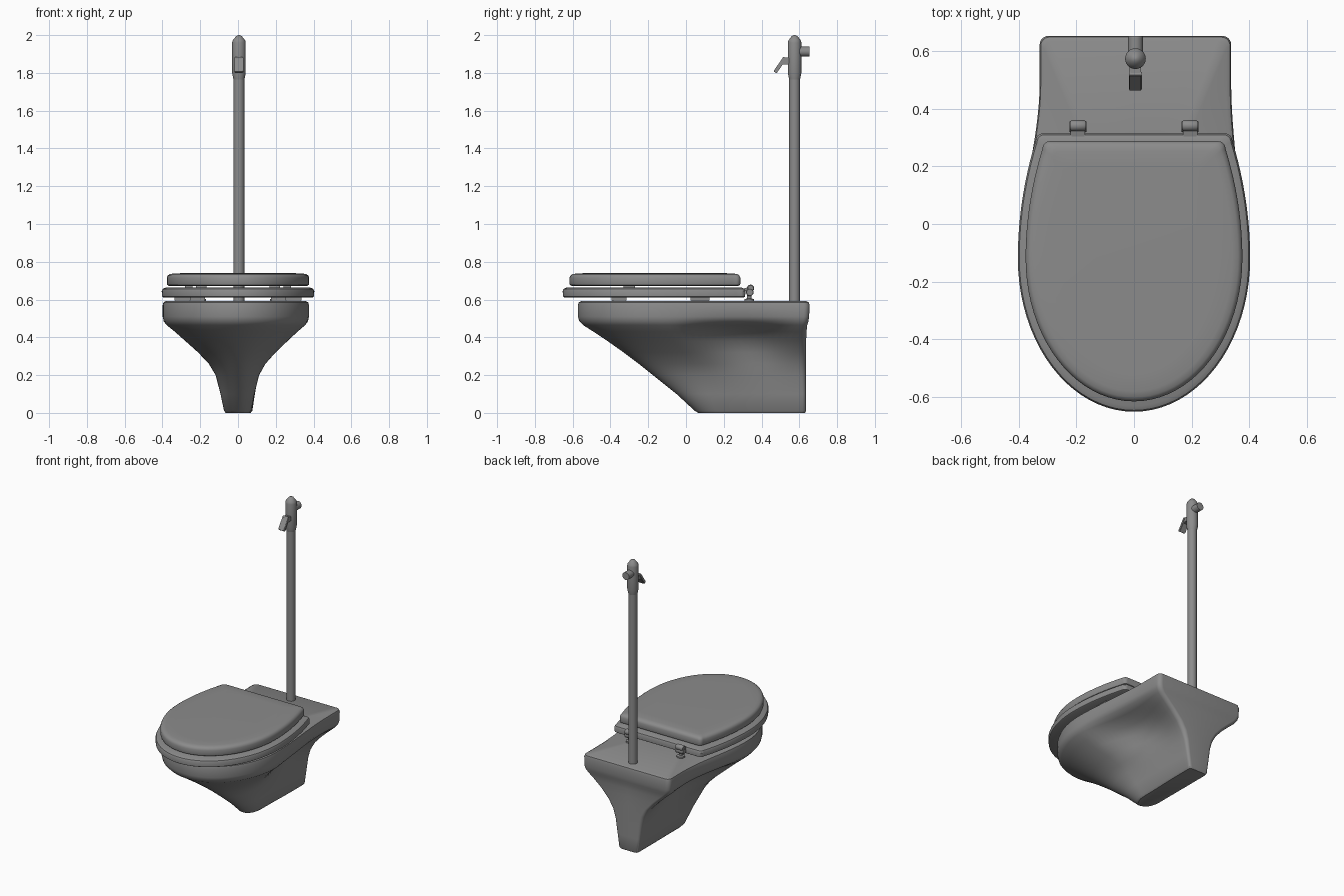
import bpy, bmesh, math
from mathutils import Matrix

cube = bpy.data.objects.get("Cube")
if cube:
    bpy.data.objects.remove(cube)

grey = bpy.data.materials.new("grey ceramic")
grey.use_nodes = True
COLOUR = (0.26, 0.26, 0.26, 1)
grey.diffuse_color = COLOUR
grey.node_tree.nodes["Principled BSDF"].inputs["Base Color"].default_value = COLOUR


def finish(name, bm, angle=35):
    bmesh.ops.recalc_face_normals(bm, faces=bm.faces)
    mesh = bpy.data.meshes.new(name)
    bm.to_mesh(mesh)
    bm.free()
    mesh.materials.append(grey)
    obj = bpy.data.objects.new(name, mesh)
    bpy.context.collection.objects.link(obj)
    bpy.ops.object.select_all(action='DESELECT')
    obj.select_set(True)
    bpy.context.view_layer.objects.active = obj
    bpy.ops.object.shade_smooth_by_angle(angle=math.radians(angle))
    return obj


def outline(yf, yb, yc, wf, wb, r, ease, pinch=0.0, skew=(0.0, 0.0)):
    """Closed D-shaped loop: elliptical front, tapering sides, rounded back corners."""
    half = []
    for i in range(21):
        a = math.pi / 2 * i / 20
        half.append((wf * math.sin(a), yc - (yc - yf) * math.cos(a), skew[0]))
    for i in range(1, 19):
        t = i / 18
        w = wf + (wb - wf) * ease(t) - pinch * math.sin(math.pi * t) ** 1.5
        half.append((w, yc + (yb - r - yc) * t, skew[0] + (skew[1] - skew[0]) * ease(t)))
    for i in range(1, 7):
        a = math.pi / 2 * i / 6
        half.append((wb - r + r * math.cos(a), yb - r + r * math.sin(a), skew[1]))
    half.append((0, yb, 0))
    right = [(x * (1 - k), y) for x, y, k in half]
    left = [(-x * (1 + k), y) for x, y, k in half[1:-1]]
    return right + left[::-1]


def loft(name, rings, caps=True):
    """Skin stacked loops; without caps the last loop joins the first."""
    bm = bmesh.new()
    loops = [[bm.verts.new((x, y, z)) for x, y in pts] for z, pts in rings]
    pairs = list(zip(loops, loops[1:]))
    if caps:
        bm.faces.new(loops[0])
        bm.faces.new(loops[-1])
    else:
        pairs.append((loops[-1], loops[0]))
    for a, b in pairs:
        for i in range(len(a)):
            j = (i + 1) % len(a)
            bm.faces.new((a[i], a[j], b[j], b[i]))
    return finish(name, bm)


def to_ellipse(pts, yc, rx, ry):
    """Project a loop onto an ellipse, keeping its point order."""
    out = []
    for x, y in pts:
        a = math.atan2((y - yc) / ry, x / rx)
        out.append((rx * math.cos(a), yc + ry * math.sin(a)))
    return out


def lathe(name, profile, origin, axis='Z', n=20):
    """Spin (radius, height) pairs around an axis through origin."""
    bm = bmesh.new()
    loops = [[bm.verts.new((r * math.cos(math.tau * i / n), r * math.sin(math.tau * i / n), h))
              for i in range(n)] for r, h in profile]
    for a, b in zip(loops, loops[1:]):
        for i in range(n):
            j = (i + 1) % n
            bm.faces.new((a[i], a[j], b[j], b[i]))
    bm.faces.new(loops[0])
    bm.faces.new(loops[-1])
    turn = {'Z': Matrix(), 'X': Matrix.Rotation(math.pi / 2, 4, 'Y'),
            'Y': Matrix.Rotation(-math.pi / 2, 4, 'X')}[axis]
    bm.transform(Matrix.Translation(origin) @ turn)
    return finish(name, bm)


def box(name, size, centre, tilt=0.0, bevel=0.003):
    bm = bmesh.new()
    bmesh.ops.create_cube(bm, size=1, matrix=Matrix.Diagonal((*size, 1)))
    bmesh.ops.bevel(bm, geom=bm.edges[:], offset=bevel, segments=2, affect='EDGES')
    bm.transform(Matrix.Translation(centre) @ Matrix.Rotation(tilt, 4, 'X'))
    return finish(name, bm)


def early(t):
    t = min(1, t * 1.22)
    return t * t * (3 - 2 * t)


def square(t):
    return t * t


# Bowl and pedestal: height, front, back, widest point, half widths, corner, waist pinch
SECTIONS = [
    (0.0, 0.065, 0.63, 0.17, 0.062, 0.066, 0.02, 0),
    (0.012, 0.045, 0.636, 0.16, 0.072, 0.075, 0.02, 0),
    (0.1, -0.05, 0.636, 0.13, 0.09, 0.088, 0.02, 0),
    (0.2, -0.175, 0.636, 0.08, 0.115, 0.105, 0.025, 0),
    (0.26, -0.25, 0.636, 0.05, 0.15, 0.125, 0.03, 0.012),
    (0.32, -0.33, 0.636, 0.01, 0.205, 0.16, 0.03, 0.04),
    (0.38, -0.415, 0.636, -0.04, 0.27, 0.215, 0.03, 0.075),
    (0.43, -0.49, 0.638, -0.07, 0.325, 0.27, 0.03, 0.078),
    (0.465, -0.545, 0.642, -0.09, 0.367, 0.31, 0.03, 0.035),
    (0.485, -0.565, 0.648, -0.1, 0.382, 0.325, 0.03, 0.008),
    (0.51, -0.572, 0.652, -0.1, 0.387, 0.333, 0.03, 0),
    (0.57, -0.572, 0.654, -0.1, 0.387, 0.333, 0.03, 0),
    (0.585, -0.568, 0.65, -0.1, 0.383, 0.329, 0.03, 0),
    (0.592, -0.555, 0.637, -0.1, 0.37, 0.316, 0.03, 0),
]
rings = [(z, outline(*dims, early, pinch, (0.03, -0.015))) for z, *dims, pinch in SECTIONS]
rim = rings[-1][1]
for z, k in ((0.592, 1.0), (0.575, 0.96), (0.45, 0.85), (0.36, 0.55), (0.33, 0.2)):
    rings.append((z, to_ellipse(rim, -0.14, 0.27 * k, 0.34 * k)))
loft("bowl_body", rings)


# Seat ring and lid
def plate(z, inset, yf, yb, wf, wb):
    return z, outline(yf + inset, yb - inset, -0.12, wf - inset, wb - inset, 0.025, square)


SEAT = (-0.653, 0.315, 0.404, 0.342)
seat = [plate(z, d, *SEAT) for z, d in
        ((0.612, 0.008), (0.616, 0.002), (0.645, 0.0), (0.656, 0.005), (0.663, 0.02))]
for z in (0.663, 0.612):
    seat.append((z, to_ellipse(seat[0][1], -0.16, 0.24, 0.32)))
loft("seat_ring", seat, caps=False)

LID = (-0.617, 0.288, 0.377, 0.318)
loft("lid", [plate(z, d, *LID) for z, d in
             ((0.672, 0.012), (0.678, 0.002), (0.686, 0.0), (0.715, 0.0), (0.727, 0.005),
              (0.734, 0.015), (0.738, 0.035), (0.74, 0.09))])

# Bumpers between lid, seat and rim, then hinges, on both sides
for side, s in (("right", -1), ("left", 1)):
    box(f"front_bumper_{side}", (0.08, 0.08, 0.026), (s * 0.215, -0.355, 0.604))
    box(f"rear_bumper_{side}", (0.08, 0.1, 0.026), (s * 0.295, 0.075, 0.604))
    box(f"lid_bumper_{side}", (0.04, 0.06, 0.014), (s * 0.26, -0.3, 0.668))
    x = s * 0.195
    lathe(f"hinge_foot_{side}", [(0.026, 0.588), (0.026, 0.602), (0.012, 0.606), (0.012, 0.64)],
          (x, 0.335, 0))
    lathe(f"hinge_barrel_{side}", [(0.017, -0.03), (0.02, -0.025), (0.02, 0.025), (0.017, 0.03)],
          (x, 0.338, 0.638), 'X')
    lathe(f"hinge_knob_{side}", [(0.015, -0.028), (0.019, -0.022), (0.019, 0.022), (0.015, 0.028)],
          (x, 0.342, 0.66), 'X')
    box(f"hinge_arm_{side}", (0.05, 0.07, 0.016), (x, 0.31, 0.652), 0.2)

# Flush pipe and valve head
PX, PY = 0.005, 0.575
lathe("flush_pipe", [(0.029, 0.58), (0.029, 1.79)], (PX, PY, 0), n=24)
lathe("valve_head", [(0.029, 1.765), (0.036, 1.8), (0.036, 1.96), (0.033, 1.972),
                     (0.015, 1.995), (0.003, 2.0)], (PX, PY, 0), n=24)
lathe("valve_outlet", [(0.026, 0), (0.026, 0.079)], (PX, PY, 1.913), 'Y')

# Flush lever: short stem and a tilted paddle
box("lever_stem", (0.04, 0.05, 0.035), (PX, 0.535, 1.863))
box("lever_paddle", (0.046, 0.02, 0.095), (PX, 0.498, 1.842), -0.6)
